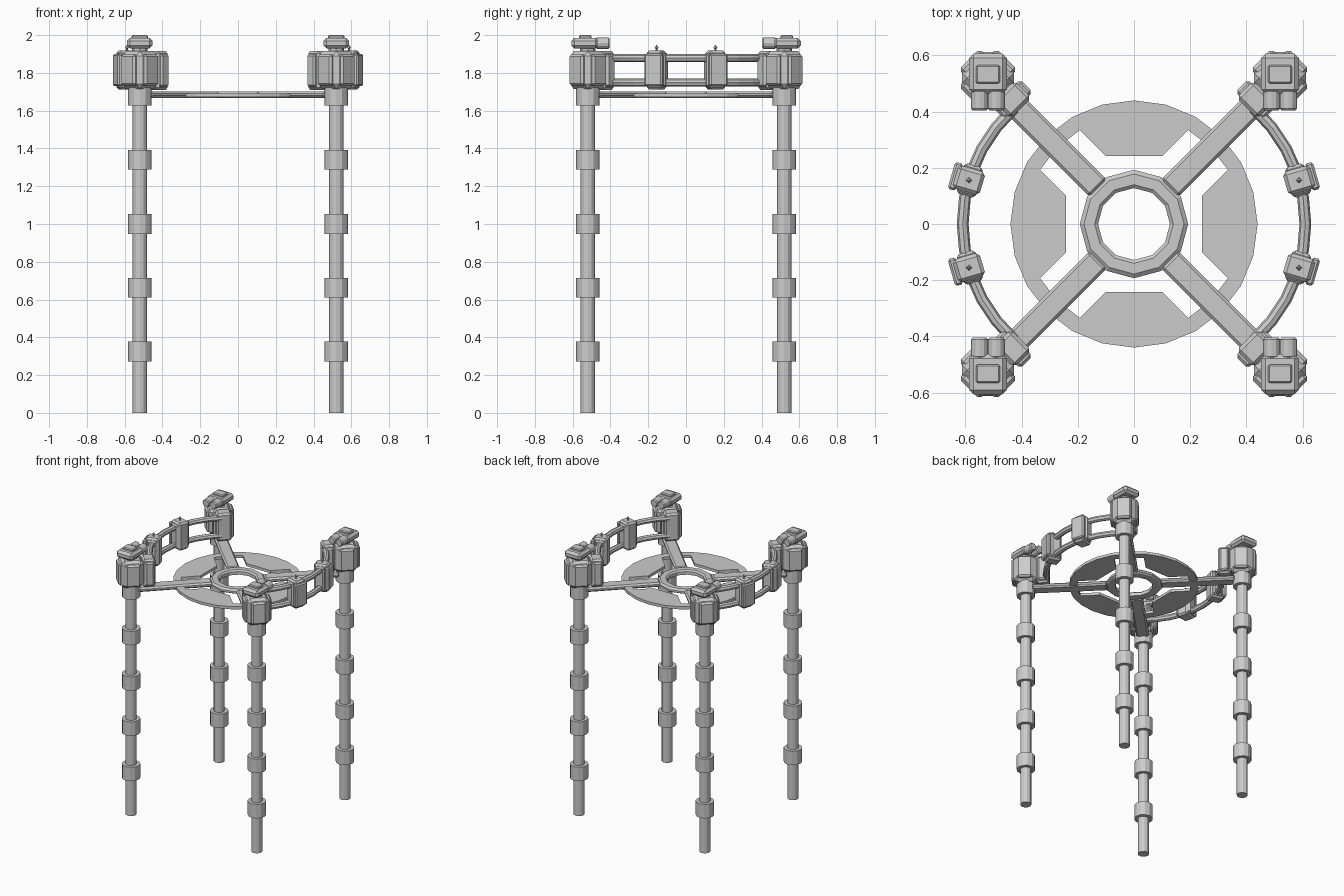
import bpy, bmesh, math
from mathutils import Matrix, Vector

if "Cube" in bpy.data.objects:
    bpy.data.objects.remove(bpy.data.objects["Cube"])


def finish(name, bm):
    bmesh.ops.recalc_face_normals(bm, faces=bm.faces)
    me = bpy.data.meshes.new(name)
    bm.to_mesh(me)
    bm.free()
    ob = bpy.data.objects.new(name, me)
    bpy.context.collection.objects.link(ob)
    return ob


def box(name, loc, size, ang=0.0, bevel=0.0):
    bm = bmesh.new()
    bmesh.ops.create_cube(bm, size=1)
    bmesh.ops.scale(bm, vec=size, verts=bm.verts)
    if bevel:
        bmesh.ops.bevel(bm, geom=list(bm.edges), offset=bevel, segments=1,
                        affect='EDGES', profile=0.5)
    bmesh.ops.transform(bm, matrix=Matrix.Translation(loc) @ Matrix.Rotation(ang, 4, 'Z'), verts=bm.verts)
    return finish(name, bm)


def lathe(name, profile, sides, loc=(0, 0, 0), axis='Z', closed=False):
    # revolve (radius, height) points; open profiles get end caps
    bm = bmesh.new()
    rings = []
    for r, h in profile:
        rings.append([bm.verts.new((r * math.cos(2 * math.pi * i / sides),
                                    r * math.sin(2 * math.pi * i / sides), h)) for i in range(sides)])
    pairs = list(zip(rings, rings[1:]))
    if closed:
        pairs.append((rings[-1], rings[0]))
    else:
        bm.faces.new(rings[0])
        bm.faces.new(rings[-1])
    for a, b in pairs:
        for i in range(sides):
            j = (i + 1) % sides
            bm.faces.new((a[i], a[j], b[j], b[i]))
    m = Matrix.Translation(loc)
    if axis == 'Y':
        m = m @ Matrix.Rotation(math.pi / 2, 4, 'X')
    bmesh.ops.transform(bm, matrix=m, verts=bm.verts)
    return finish(name, bm)


def plate(name, pts, z0, z1, ang):
    bm = bmesh.new()
    f = bm.faces.new([bm.verts.new((x, y, z0)) for x, y in pts])
    ext = bmesh.ops.extrude_face_region(bm, geom=[f])
    bmesh.ops.translate(bm, vec=(0, 0, z1 - z0),
                        verts=[v for v in ext['geom'] if isinstance(v, bmesh.types.BMVert)])
    bmesh.ops.rotate(bm, matrix=Matrix.Rotation(ang, 3, 'Z'), verts=bm.verts)
    return finish(name, bm)


def rail(name, pts, r, sides=8):
    bm = bmesh.new()
    rings = []
    for i, p in enumerate(pts):
        t = (pts[min(i + 1, len(pts) - 1)] - pts[max(i - 1, 0)]).normalized()
        n = Vector((t.y, -t.x, 0))
        rings.append([bm.verts.new(p + n * r * math.cos(2 * math.pi * k / sides)
                                   + Vector((0, 0, r * math.sin(2 * math.pi * k / sides))))
                      for k in range(sides)])
    for a, b in zip(rings, rings[1:]):
        for i in range(sides):
            j = (i + 1) % sides
            bm.faces.new((a[i], a[j], b[j], b[i]))
    bm.faces.new(rings[0])
    bm.faces.new(rings[-1])
    return finish(name, bm)


# central disc: rim, sector plates, hub
lathe("disc_rim", [(0.386, 1.672), (0.44, 1.672), (0.44, 1.692), (0.386, 1.692)], 24, closed=True)
arc = [(0.386 * math.cos(math.radians(a)), 0.386 * math.sin(math.radians(a))) for a in (60, 75, 90, 105, 120)]
for i in range(4):
    plate("disc_sector", [(-0.1, 0.242), (0.1, 0.242)] + arc, 1.672, 1.692, i * math.pi / 2)
lathe("hub_ring", [(0.128, 1.668), (0.18, 1.668), (0.193, 1.676), (0.193, 1.69), (0.178, 1.702),
                   (0.14, 1.702), (0.128, 1.692)], 12, closed=True)

D = math.sqrt(0.5)
for sx in (-1, 1):
    for sy in (-1, 1):
        ang = math.atan2(sy, sx)
        d = Vector((sx * D, sy * D, 0))
        L = Vector((sx * 0.52, sy * 0.52, 0))
        up = lambda z: Vector((0, 0, z))
        # spoke from hub to leg
        box("spoke", d * 0.435 + up(1.685), (0.51, 0.088, 0.034), ang, 0.011)
        # leg with collars
        lathe("leg", [(0.038, 0), (0.038, 1.66)], 12, L)
        for z in (0.325, 0.663, 1.0, 1.34, 1.68):
            lathe("leg_collar", [(0.063, z - 0.052), (0.063, z + 0.052)], 12, L)
        # corner head: core with crossed side plates
        box("head_core", L + up(1.815), (0.155, 0.155, 0.2), ang, 0.025)
        box("head_plates", L + up(1.815), (0.19, 0.105, 0.165), ang, 0.012)
        box("head_plates", L + up(1.815), (0.105, 0.19, 0.165), ang, 0.012)
        # rail end clamp
        c = Vector((sx * 0.432, sy * 0.443, 0))
        box("end_clamp", c + up(1.813), (0.085, 0.105, 0.205), ang, 0.012)
        box("end_clamp_flange", c + up(1.813), (0.062, 0.14, 0.175), ang, 0.01)
        box("end_clamp_link", d * 0.67 + up(1.81), (0.1, 0.07, 0.14), ang)
        # twin-barrel unit on top
        lathe("unit_stem", [(0.042, 1.89), (0.042, 1.94)], 8, L)
        box("unit_body", L + Vector((0, sy * 0.015, 1.958)), (0.134, 0.145, 0.056), 0, 0.016)
        box("unit_top", L + Vector((0, sy * 0.013, 1.983)), (0.086, 0.066, 0.034), 0, 0.006)
        for k in (-1, 1):
            lathe("unit_barrel", [(0.024, -0.037), (0.03, -0.03), (0.03, 0.03), (0.024, 0.037)], 12,
                  L + Vector((k * 0.03, -sy * 0.079, 1.957)), 'Y')
        # rail clamp with finial
        a = math.radians(16.3)
        m = Vector((sx * (0.055 + 0.555 * math.cos(a)), sy * 0.555 * math.sin(a), 0))
        ca = math.atan2(sy * math.sin(a), sx * math.cos(a))
        o = Vector((math.cos(ca), math.sin(ca), 0))
        box("rail_clamp", m + up(1.815), (0.1, 0.085, 0.205), ca, 0.012)
        box("rail_clamp_flange", m - o * 0.003 + up(1.815), (0.07, 0.112, 0.18), ca, 0.01)
        box("rail_clamp_cover", m + o * 0.05 + up(1.815), (0.03, 0.1, 0.17), ca, 0.008)
        lathe("clamp_finial", [(0.014, 1.91), (0.004, 1.925), (0.011, 1.933), (0.002, 1.947)], 4, m)
    # curved side rails
    for z in (1.748, 1.878):
        pts = []
        for i in range(11):
            t = math.radians(-48 + 9.6 * i)
            pts.append(Vector((sx * (0.055 + 0.555 * math.cos(t)), 0.555 * math.sin(t), z)))
        rail("side_rail", pts, 0.021)
